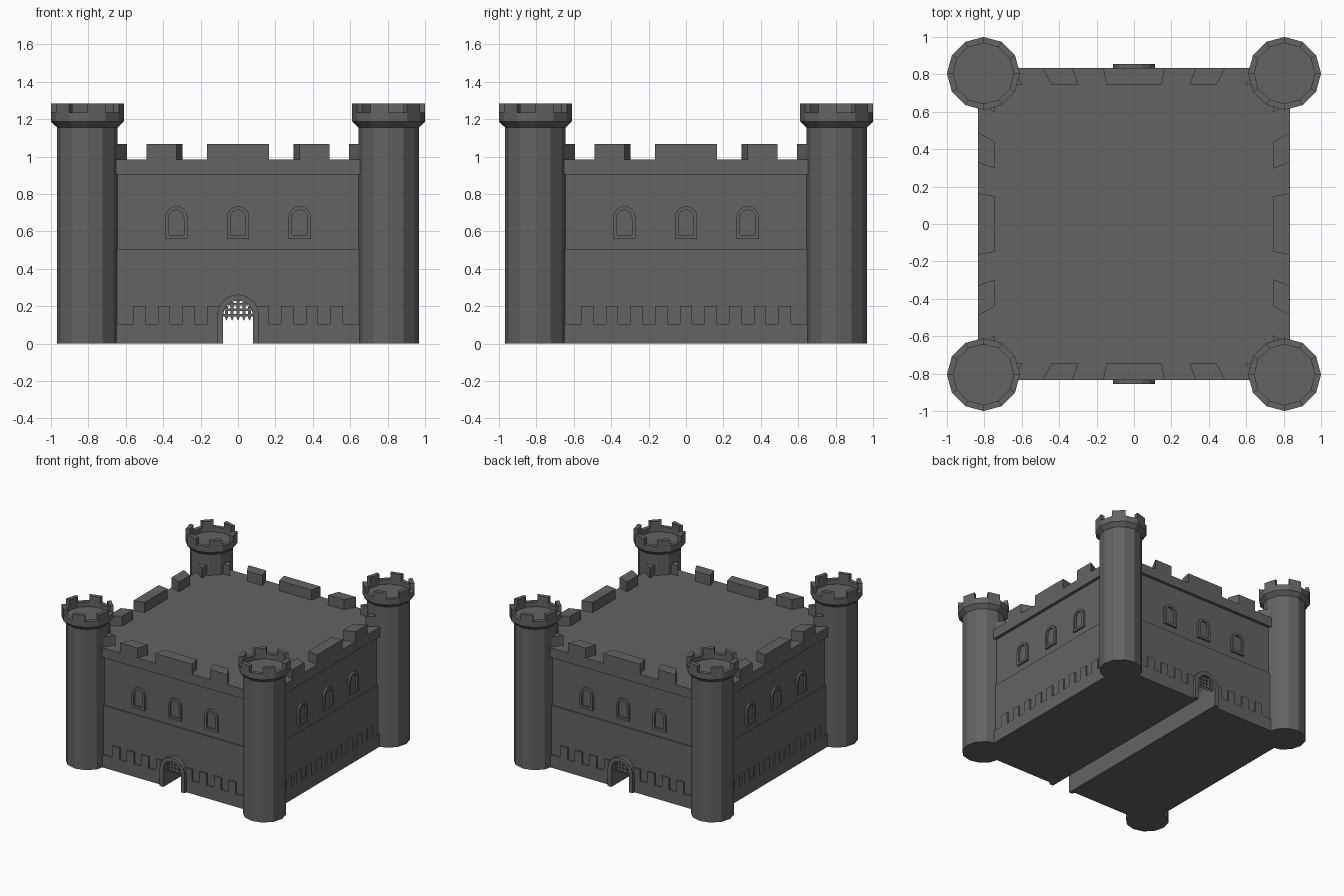
import bpy, bmesh
from math import sin, cos, pi, sqrt
from mathutils import Matrix, Vector

default = bpy.data.objects.get("Cube")
if default:
    bpy.data.objects.remove(default, do_unlink=True)

stone = bpy.data.materials.new("grey stone")
STONE = (0.125, 0.125, 0.125, 1)
stone.use_nodes = True
stone.diffuse_color = STONE
shader = stone.node_tree.nodes["Principled BSDF"]
shader.inputs["Base Color"].default_value = STONE
shader.inputs["Roughness"].default_value = 0.9


def finish(name, bm, turn=0):
    """Turn the mesh by quarter turns about z and link it."""
    bmesh.ops.recalc_face_normals(bm, faces=bm.faces)
    bm.transform(Matrix.Rotation(turn * pi / 2, 4, "Z"))
    mesh = bpy.data.meshes.new(name)
    bm.to_mesh(mesh)
    bm.free()
    mesh.materials.append(stone)
    obj = bpy.data.objects.new(name, mesh)
    bpy.context.collection.objects.link(obj)
    return obj


def prism(bm, points, push):
    """Extrude a planar outline along a vector."""
    push = Vector(push)
    low = [bm.verts.new(p) for p in points]
    high = [bm.verts.new(Vector(p) + push) for p in points]
    bm.faces.new(low)
    bm.faces.new(high[::-1])
    n = len(points)
    for i in range(n):
        j = (i + 1) % n
        bm.faces.new((low[i], low[j], high[j], high[i]))


def panel(bm, outline, y_out, y_in):
    """Extrude an x-z outline from the outer y to the inner y."""
    prism(bm, [(x, -y_out, z) for x, z in outline], (0, y_out - y_in, 0))


def rect(x0, x1, z0, z1):
    return [(x0, z0), (x1, z0), (x1, z1), (x0, z1)]


def arch(x, r, foot, spring, steps=8):
    """Open arch outline running from left foot to right foot."""
    curve = [(x - r * cos(pi * i / steps), spring + r * sin(pi * i / steps))
             for i in range(steps + 1)]
    return [(x - r, foot)] + curve + [(x + r, foot)]


LOWER, UPPER, OUTER = 0.82, 0.81, 0.835
GATE, GATE_SPRING = 0.08, 0.15

# Lower walls with the passage running through from front to back
bm = bmesh.new()
panel(bm, [(-LOWER, 0)] + arch(0, GATE, 0, GATE_SPRING)
      + [(LOWER, 0), (LOWER, 0.505), (-LOWER, 0.505)], LOWER, -LOWER)
finish("lower_walls", bm)

# Upper walls and the overhanging parapet band with the flat roof
bm = bmesh.new()
panel(bm, rect(-UPPER, UPPER, 0.5, 0.91), UPPER, -UPPER)
finish("upper_walls", bm)
bm = bmesh.new()
panel(bm, rect(-OUTER, OUTER, 0.905, 0.985), OUTER, -OUTER)
finish("roof_and_parapet", bm)


def toothed(start, end):
    """Plinth outline with square teeth along its top."""
    step, half, low, high = 0.132, 0.033, 0.105, 0.2
    pts = [(start, 0), (start, low)]
    for i in range(-4, 5):
        left, right = i * step - half, i * step + half
        if left > start and right < end:
            pts += [(left, low), (left, high), (right, high), (right, low)]
    return pts + [(end, low), (end, 0)]


for turn, side in enumerate(("front", "left", "back", "right")):
    gated = turn % 2 == 0

    # Toothed plinth, interrupted by the gate
    bm = bmesh.new()
    spans = [(-0.7, -0.095), (0.095, 0.7)] if gated else [(-0.7, 0.7)]
    for span in spans:
        panel(bm, toothed(*span), 0.832, 0.81)
    finish(side + "_plinth", bm, turn)

    # Arched window frames with sills
    bm = bmesh.new()
    for x in (-0.33, 0, 0.33):
        panel(bm, arch(x, 0.06, 0.56, 0.675) + arch(x, 0.04, 0.56, 0.675)[::-1],
              0.826, 0.8)
        panel(bm, rect(x - 0.04, x + 0.04, 0.56, 0.58), 0.826, 0.8)
    finish(side + "_window_frames", bm, turn)

    # Battlements whose ends point to the middle of the roof
    bm = bmesh.new()
    for a, b in ((-0.82, -0.66), (-0.49, -0.33), (-0.165, 0.165),
                 (0.33, 0.49), (0.66, 0.82)):
        plan = [(a, -OUTER), (b, -OUTER), (b * 0.9, -0.745), (a * 0.9, -0.745)]
        prism(bm, [(x, y, 0.98) for x, y in plan], (0, 0, 0.087))
    finish(side + "_battlements", bm, turn)

    if gated:
        # Gate surround
        bm = bmesh.new()
        panel(bm, arch(0, 0.113, 0, GATE_SPRING)
              + arch(0, GATE, 0, GATE_SPRING)[::-1], 0.855, 0.8)
        finish(side + "_gate_surround", bm, turn)

        # Raised portcullis with pointed bars
        bm = bmesh.new()
        for i in range(-2, 3):
            x, half = i * 0.031, 0.008
            top = GATE_SPRING + sqrt(GATE ** 2 - x ** 2)
            panel(bm, [(x, 0.122), (x + half, 0.14), (x + half, top),
                       (x - half, top), (x - half, 0.14)], 0.836, 0.822)
        for z in (0.152, 0.182, 0.21):
            reach = sqrt(GATE ** 2 - (z - GATE_SPRING) ** 2)
            panel(bm, rect(-reach, reach, z - 0.007, z + 0.007), 0.834, 0.824)
        finish(side + "_portcullis", bm, turn)

# Corner towers: twelve-sided shaft, flared head with a sunken floor
SIDES, CENTRE = 12, 0.805
SHAFT, HEAD = 0.162, 0.195
PROFILE = [(SHAFT, 0), (SHAFT, 1.155), (HEAD, 1.187), (HEAD, 1.235),
           (SHAFT, 1.235), (SHAFT, 1.195)]


def around(r, i, z):
    a = 2 * pi * i / SIDES
    return (CENTRE + r * cos(a), CENTRE + r * sin(a), z)


for turn, corner in enumerate(("back_left", "back_right",
                               "front_right", "front_left")):
    bm = bmesh.new()
    rings = [[bm.verts.new(around(r, i, z)) for i in range(SIDES)]
             for r, z in PROFILE]
    for low, high in zip(rings, rings[1:]):
        for i in range(SIDES):
            j = (i + 1) % SIDES
            bm.faces.new((low[i], low[j], high[j], high[i]))
    bm.faces.new(rings[0][::-1])
    bm.faces.new(rings[-1])
    finish(corner + "_tower", bm, turn)

    # Merlons on every other facet, one facing straight outward
    bm = bmesh.new()
    for i in range(1, SIDES, 2):
        z = 1.235
        prism(bm, [around(HEAD, i, z), around(HEAD, i + 1, z),
                   around(SHAFT, i + 1, z), around(SHAFT, i, z)], (0, 0, 0.048))
    finish(corner + "_tower_battlements", bm, turn)
